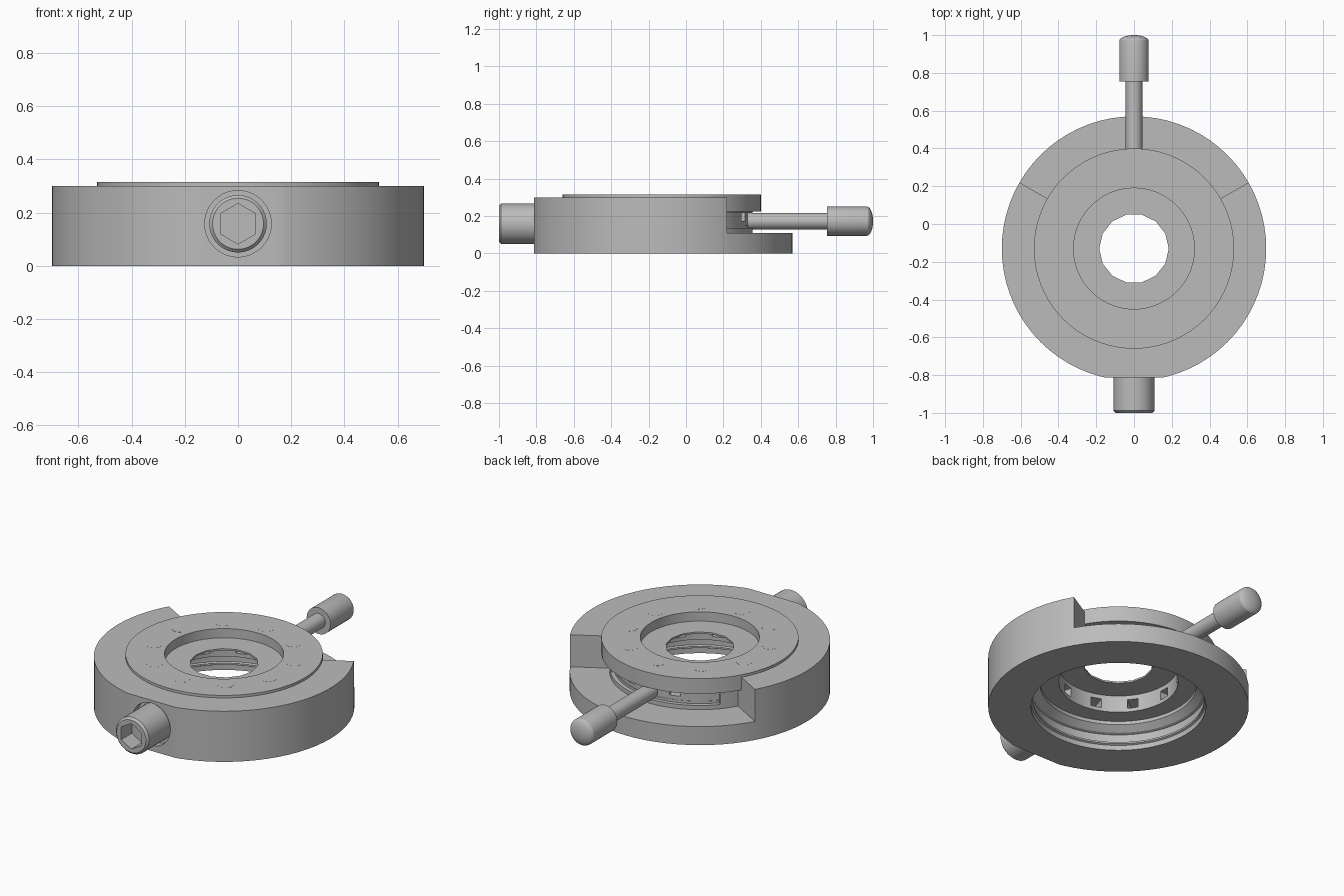
import bpy, bmesh, math
from mathutils import Matrix, Vector

if "Cube" in bpy.data.objects:
    bpy.data.objects.remove(bpy.data.objects["Cube"])

metal = bpy.data.materials.new("grey_metal")
metal.use_nodes = True
GREY = (0.5, 0.5, 0.5, 1)
metal.diffuse_color = GREY
metal.node_tree.nodes["Principled BSDF"].inputs["Base Color"].default_value = GREY

CENTRE_Y = -0.13
RING = Matrix.Translation((0, CENTRE_Y, 0))
BACKWARD = Matrix.Rotation(-math.pi / 2, 4, "X")
FORWARD = Matrix.Rotation(math.pi / 2, 4, "X")


def make(name, bm, matrix):
    bmesh.ops.remove_doubles(bm, verts=bm.verts, dist=1e-5)
    bmesh.ops.transform(bm, matrix=matrix, verts=bm.verts)
    bmesh.ops.recalc_face_normals(bm, faces=bm.faces)
    mesh = bpy.data.meshes.new(name)
    bm.to_mesh(mesh)
    bm.free()
    mesh.materials.append(metal)
    obj = bpy.data.objects.new(name, mesh)
    bpy.context.collection.objects.link(obj)
    return obj


def lathe(name, profile, matrix=RING, sides=72, closed=True):
    """Turn a (radius, height) profile about z; open ones end on the axis."""
    bm = bmesh.new()
    verts = [bm.verts.new((r, 0, z)) for r, z in profile]
    edges = [bm.edges.new(pair) for pair in zip(verts, verts[1:])]
    if closed:
        edges.append(bm.edges.new((verts[-1], verts[0])))
    bmesh.ops.spin(bm, geom=verts + edges, cent=(0, 0, 0), axis=(0, 0, 1),
                   angle=2 * math.pi, steps=sides, use_merge=False)
    return make(name, bm, matrix)


def prism(name, outline, z0, z1, matrix=RING):
    bm = bmesh.new()
    face = bm.faces.new([bm.verts.new((x, y, z0)) for x, y in outline])
    out = bmesh.ops.extrude_face_region(bm, geom=[face], use_keep_orig=True)
    top = [v for v in out["geom"] if isinstance(v, bmesh.types.BMVert)]
    bmesh.ops.translate(bm, verts=top, vec=(0, 0, z1 - z0))
    return make(name, bm, matrix)


def arc(r, start, end, steps=30):
    angles = [math.radians(start + (end - start) * i / steps) for i in range(steps + 1)]
    return [(r * math.cos(a), r * math.sin(a)) for a in angles]


def sector(name, r0, r1, start, end, z0, z1):
    return prism(name, arc(r0, start, end) + arc(r1, end, start), z0, z1)


def rect(x0, x1, y0, y1):
    return [(x0, y0), (x1, y0), (x1, y1), (x0, y1)]


def cut(obj, cutters):
    for cutter in cutters:
        mod = obj.modifiers.new("cut", "BOOLEAN")
        mod.operation = "DIFFERENCE"
        mod.solver = "EXACT"
        mod.object = cutter
    graph = bpy.context.evaluated_depsgraph_get()
    mesh = bpy.data.meshes.new_from_object(obj.evaluated_get(graph))
    obj.modifiers.clear()
    obj.data = mesh
    for cutter in cutters:
        bpy.data.objects.remove(cutter)


# Housing: stepped bore, open back sector, lever window, front flat, screw seat
housing = lathe("housing", [
    (0.7, 0), (0.7, 0.3), (0.53, 0.3), (0.53, 0.225), (0.47, 0.225), (0.47, 0.15),
    (0.42, 0.15), (0.42, 0.13), (0.455, 0.1), (0.47, 0.095), (0.47, 0.05),
    (0.46, 0.045), (0.46, 0.035), (0.47, 0.03), (0.47, 0)])
SCREW_Z = 0.158
cut(housing, [
    sector("back_cutter", 0.485, 0.8, 30, 150, 0.11, 0.4),
    sector("window_cutter", 0.462, 0.52, 42, 138, 0.135, 0.215),
    prism("flat_cutter", rect(-0.3, 0.3, -0.9, -0.682), -0.1, 0.4),
    prism("seat_cutter", arc(0.125, 0, 351, 39), 0.77, 0.9,
          Matrix.Translation((0, 0, SCREW_Z)) @ FORWARD)])

# Cover ring and the pins set flush in it
cover = lathe("cover_ring", [(0.32, 0.225), (0.53, 0.225), (0.53, 0.315), (0.32, 0.315)])
PINS = 10
for i in range(PINS):
    turn = RING @ Matrix.Rotation(2 * math.pi * i / PINS, 4, "Z")
    lathe("pin_%d" % (i + 1), [(0, 0.23), (0.043, 0.23), (0.043, 0.3155), (0, 0.3155)],
          turn @ Matrix.Translation((0, 0.395, 0)), 24, False)

# Iris plate with the central aperture
iris = lathe("iris_plate", [(0.1, 0.25), (0.33, 0.25), (0.33, 0.26), (0.1, 0.26)])
cut(iris, [prism("aperture_cutter", arc(0.184, 0, 360 * 13 / 14, 13), 0.2, 0.3)])

# Slotted drive ring under the cover
drive = lathe("drive_ring", [(0.32, 0.15), (0.46, 0.15), (0.46, 0.225), (0.32, 0.225)])
cut(drive, [prism("slot_cutter", rect(-0.03, 0.03, 0.28, 0.5), 0.172, 0.24,
                  RING @ Matrix.Rotation(2 * math.pi * (i + 0.5) / PINS, 4, "Z"))
            for i in range(PINS)])

# Lever with a domed knob
LEVER = Matrix.Translation((0, 0, 0.172)) @ BACKWARD
lathe("lever_rod", [(0, 0.3), (0.044, 0.3), (0.044, 0.77), (0, 0.77)], LEVER, 32, False)
dome = [(0.078 * math.cos(a), 0.968 + 0.032 * math.sin(a))
        for a in [math.pi / 2 * i / 8 for i in range(8)]]
lathe("lever_knob", [(0, 0.755), (0.078, 0.755)] + dome + [(0, 1)], LEVER, 40, False)

# Socket head screw at the front
SCREW = Matrix.Translation((0, 0, SCREW_Z)) @ FORWARD
screw = lathe("socket_screw", [(0, 0.75), (0.108, 0.75), (0.108, 0.988),
                               (0.096, 1), (0, 1)], SCREW, 40, False)
cut(screw, [prism("hex_cutter", arc(0.076, 30, 330, 5), 0.9, 1.1, SCREW)])

# Smooth the round walls and keep the edges crisp
for obj in bpy.context.collection.objects:
    if obj.type == "MESH" and metal.name in obj.data.materials:
        obj.data.shade_smooth()
        obj.data.set_sharp_from_angle(angle=math.radians(20 if obj != iris else 15))
